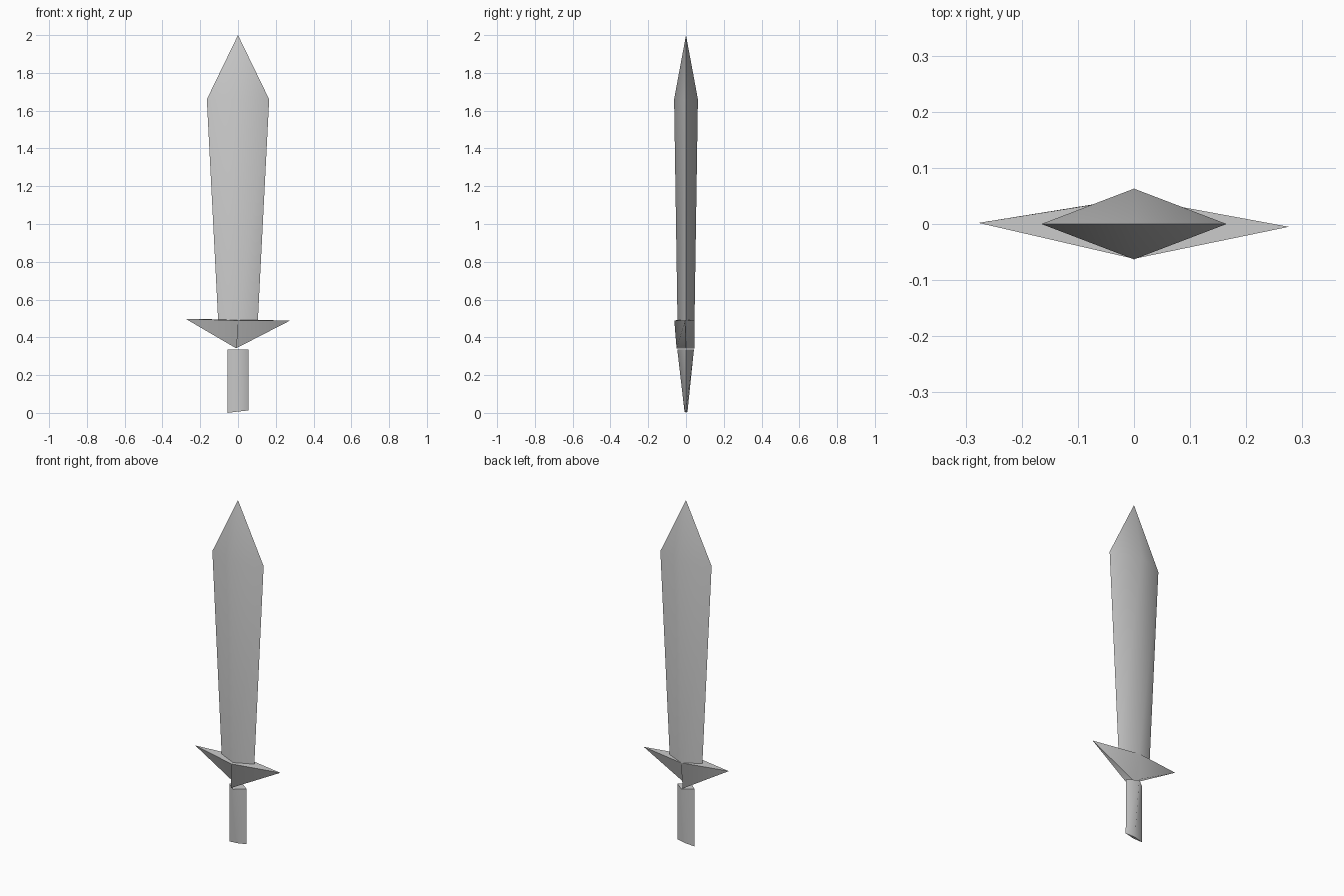
import bpy, bmesh

if "Cube" in bpy.data.objects:
    bpy.data.objects.remove(bpy.data.objects["Cube"])


def diamond(hw, front, back, z):
    """Four-point cross-section, wide in x and thin in y."""
    return [(-hw, 0, z), (0, front, z), (hw, 0, z), (0, back, z)]


def loft(name, rings):
    """Skin a stack of four-point rings, close both ends, merge collapsed points."""
    bm = bmesh.new()
    loops = [[bm.verts.new(p) for p in ring] for ring in rings]
    for low, high in zip(loops, loops[1:]):
        for i in range(4):
            j = (i + 1) % 4
            bm.faces.new((low[i], low[j], high[j], high[i]))
    bm.faces.new(loops[0][::-1])
    bm.faces.new(loops[-1])
    bmesh.ops.remove_doubles(bm, verts=bm.verts[:], dist=0.0005)
    bmesh.ops.recalc_face_normals(bm, faces=bm.faces[:])
    mesh = bpy.data.meshes.new(name)
    bm.to_mesh(mesh)
    bm.free()
    obj = bpy.data.objects.new(name, mesh)
    bpy.context.collection.objects.link(obj)
    bpy.ops.object.select_all(action='DESELECT')
    obj.select_set(True)
    bpy.context.view_layer.objects.active = obj
    bpy.ops.object.shade_smooth_by_angle(angle=1.1)
    return obj


# Blade: widening diamond section that closes to a point
loft("blade", [
    diamond(0.105, -0.045, 0.045, 0.487),
    diamond(0.165, -0.063, 0.063, 1.66),
    diamond(0, 0, 0, 2.0),
])

# Crossguard: slightly skewed diamond top narrowing to a short edge along y
bottom_front, bottom_back = (-0.01, -0.05, 0.342), (-0.01, 0.045, 0.342)
guard_mid = (-0.01, 0, 0.342)
loft("crossguard", [
    [guard_mid, bottom_front, guard_mid, bottom_back],
    [(-0.277, 0.002, 0.498), (0, -0.062, 0.489),
     (0.276, -0.005, 0.489), (0, 0.046, 0.489)],
])

# Grip: diamond top flattening to a thin, slightly tilted wedge end
loft("grip", [
    [(-0.055, 0, 0.0), (0, -0.008, 0.007), (0.056, 0, 0.013), (0, 0.008, 0.007)],
    diamond(0.055, -0.046, 0.042, 0.335),
])
